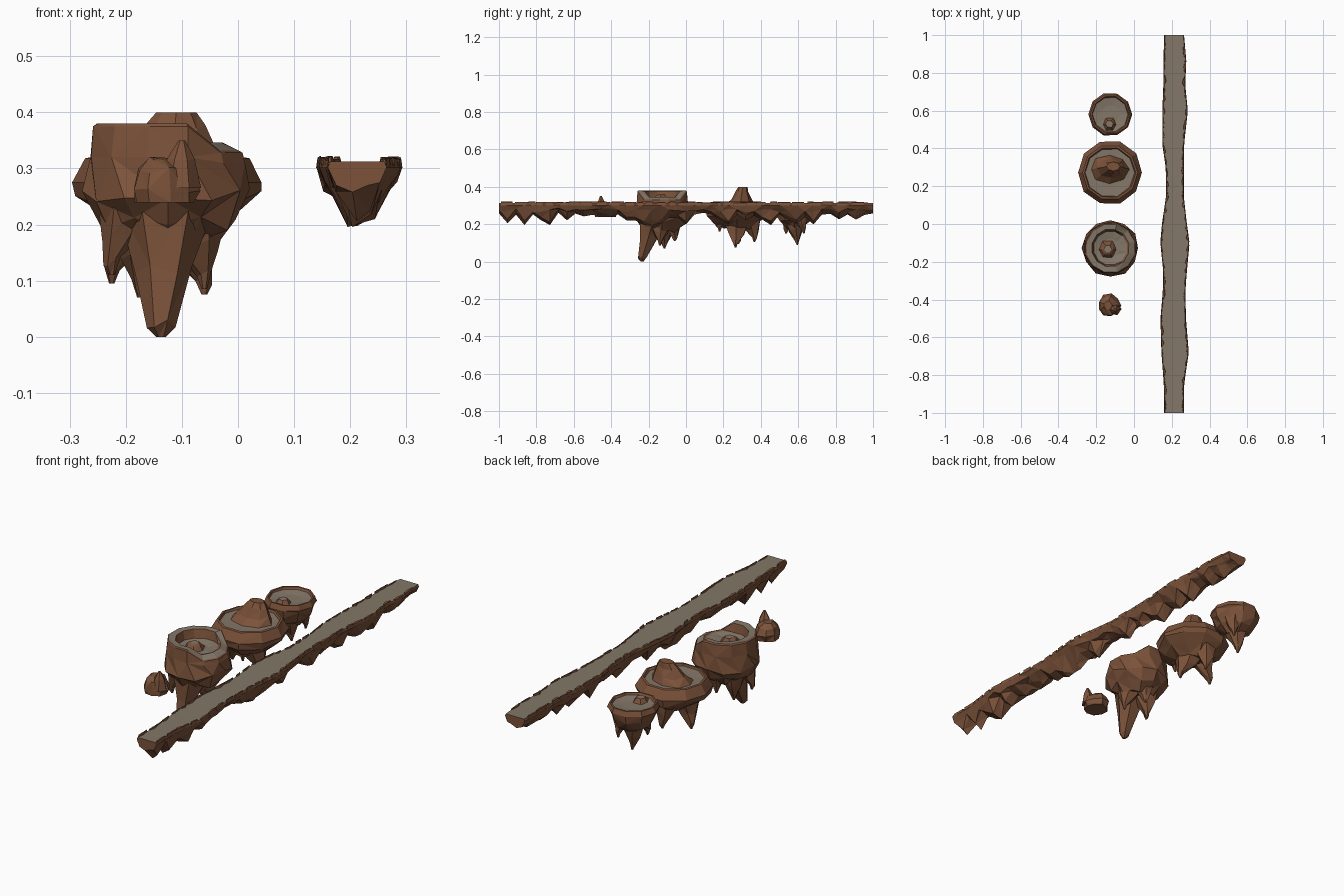
import bpy, bmesh, math, random
from mathutils import Vector

random.seed(7)


def material(name, col):
    m = bpy.data.materials.new(name)
    m.diffuse_color = (*col, 1)
    return m


ROCK = material("brown_rock", (0.20, 0.085, 0.042))
PATH = material("grey_ground", (0.23, 0.185, 0.14))


def finish(bm, name):
    bmesh.ops.recalc_face_normals(bm, faces=bm.faces)
    me = bpy.data.meshes.new(name)
    bm.to_mesh(me)
    bm.free()
    me.materials.append(ROCK)
    me.materials.append(PATH)
    ob = bpy.data.objects.new(name, me)
    bpy.context.collection.objects.link(ob)
    return ob


def loft(bm, rings, mats=None, cap_mats=(0, 0)):
    """Skin closed rings of points; mats gives a material per band."""
    vs = [[bm.verts.new(p) for p in r] for r in rings]
    n = len(rings[0])
    for k in range(len(vs) - 1):
        for i in range(n):
            j = (i + 1) % n
            a, b, c, d = vs[k][i], vs[k][j], vs[k + 1][j], vs[k + 1][i]
            m = mats[k] if mats else 0
            # alternating diagonals give the chipped facets
            tris = ((a, b, c), (a, c, d)) if (i + k) % 2 else ((a, b, d), (b, c, d))
            for t in tris:
                bm.faces.new(t).material_index = m
    bm.faces.new(vs[0]).material_index = cap_mats[0]
    bm.faces.new(vs[-1]).material_index = cap_mats[1]


def ring(cx, cy, rx, z, n, jit=0.0, zj=0.0, ry=None, phase=0.0):
    pts = []
    for i in range(n):
        a = math.tau * i / n + phase
        k = 1 - random.uniform(0, jit)
        pts.append(Vector((cx + rx * k * math.cos(a), cy + (ry or rx) * k * math.sin(a),
                           z + random.uniform(-zj, zj))))
    return pts


def spike(bm, base, r, tip, w=0.016, n=6):
    """Hanging stalactite from base point to a blunt tip."""
    b, t = Vector(base), Vector(tip)
    m = b.lerp(t, 0.5)
    loft(bm, [ring(b.x, b.y, r, b.z, n, 0.1),
              ring(m.x, m.y, r * 0.62, m.z, n, 0.25, 0.012),
              ring(t.x, t.y, w, t.z + 0.025, n, 0.3, 0.01),
              ring(t.x, t.y, w * 0.3, t.z, n)])


def island(name, c, n, body, top, spikes, mats):
    """body: (radius, z) from below upward; top: ready rings for the crown."""
    bm = bmesh.new()
    rings = [ring(c[0], c[1], r, z, n, 0.08, 0.014) for r, z in body] + top
    loft(bm, rings, [0] * (len(body)) + mats, (0, 1))
    for s in spikes:
        spike(bm, *s)
    return bm


# --- small back island: shallow dish with a ground floor
c = (-0.125, 0.58)
top = [ring(*c, r, z, 10, 0.03) for r, z in
       ((0.117, 0.29), (0.108, 0.313), (0.10, 0.313), (0.095, 0.303), (0.05, 0.297))]
bm = island("", c, 10, [(0.045, 0.19), (0.085, 0.225), (0.112, 0.265)], top,
            [((-0.125, 0.58, 0.24), 0.07, (-0.13, 0.595, 0.09)),
             ((-0.15, 0.55, 0.25), 0.055, (-0.17, 0.535, 0.15)),
             ((-0.09, 0.61, 0.25), 0.05, (-0.08, 0.63, 0.15))], [0, 0, 0, 1])
loft(bm, [ring(-0.13, 0.525, 0.045, 0.295, 6, 0.2), ring(-0.13, 0.53, 0.022, 0.318, 6, 0.2)], None, (0, 1))
finish(bm, "back_island")

# --- middle island with a central ridge
c = (-0.127, 0.272)
top = [ring(*c, r, z, 10, 0.03) for r, z in
       ((0.173, 0.275), (0.148, 0.318), (0.138, 0.32), (0.132, 0.31), (0.08, 0.308))]
bm = island("", c, 10, [(0.075, 0.185), (0.13, 0.215), (0.17, 0.25)], top,
            [((-0.12, 0.27, 0.23), 0.085, (-0.06, 0.265, 0.075)),
             ((-0.18, 0.26, 0.24), 0.075, (-0.225, 0.28, 0.095)),
             ((-0.14, 0.34, 0.24), 0.07, (-0.13, 0.365, 0.105)),
             ((-0.11, 0.20, 0.24), 0.06, (-0.10, 0.18, 0.16))], [0, 0, 0, 1])
loft(bm, [ring(-0.13, 0.29, 0.112, 0.305, 8, 0.12, 0, 0.085),
          ring(-0.12, 0.295, 0.085, 0.338, 8, 0.15, 0.008, 0.058),
          ring(-0.112, 0.30, 0.055, 0.375, 8, 0.1, 0.005, 0.034),
          ring(-0.11, 0.305, 0.036, 0.40, 8, 0.05, 0, 0.025)])
finish(bm, "middle_island")

# --- tall front island: half crater wall on the left, sloping ledge on the right
c = (-0.125, -0.127)


def crater(r, wall, ledge):
    pts = ring(*c, r, 0, 12, 0.03, 0, None, math.radians(-15))
    for p in pts:
        p.z = wall if p.x < -0.085 else ledge
    return pts


top = [crater(0.143, 0.32, 0.31), crater(0.138, 0.375, 0.328), crater(0.132, 0.38, 0.332),
       crater(0.102, 0.378, 0.346), crater(0.092, 0.338, 0.342), crater(0.05, 0.33, 0.336)]
bm = island("", c, 12, [(0.08, 0.165), (0.125, 0.20), (0.158, 0.25)], top,
            [((-0.13, -0.17, 0.24), 0.092, (-0.137, -0.235, 0.0), 0.03),
             ((-0.09, -0.13, 0.24), 0.08, (-0.06, -0.14, 0.085)),
             ((-0.16, -0.12, 0.23), 0.08, (-0.175, -0.115, 0.07)),
             ((-0.19, -0.17, 0.24), 0.06, (-0.225, -0.18, 0.11)),
             ((-0.12, -0.07, 0.24), 0.07, (-0.12, -0.06, 0.11))], [0, 0, 1, 0, 1])
loft(bm, [ring(-0.14, -0.135, 0.058, 0.325, 6, 0.15), ring(-0.14, -0.135, 0.032, 0.352, 6, 0.15),
          ring(-0.138, -0.132, 0.022, 0.358, 6, 0.1)], None, (0, 1))
finish(bm, "front_island")

# --- small loose boulder with a flat base and a pointed peak
bm = bmesh.new()
loft(bm, [ring(-0.13, -0.432, 0.058, 0.239, 9, 0.15),
          ring(-0.13, -0.432, 0.067, 0.265, 9, 0.2, 0.008),
          ring(-0.132, -0.432, 0.056, 0.295, 9, 0.25, 0.01),
          ring(-0.138, -0.43, 0.024, 0.318, 9, 0.2, 0.004)])
loft(bm, [ring(-0.105, -0.45, 0.042, 0.265, 6, 0.2), ring(-0.102, -0.453, 0.026, 0.315, 6, 0.2, 0.006),
          ring(-0.1, -0.455, 0.006, 0.35, 6)])
finish(bm, "boulder")

# --- long causeway: wavering slab with a ragged rocky underside
EDGES = [(-1, .16, .265), (-.85, .158, .265), (-.68, .145, .29), (-.5, .14, .275), (-.35, .153, .272),
         (-.25, .155, .28), (-.1, .139, .294), (0, .148, .28), (.15, .17, .263), (.3, .168, .265),
         (.42, .15, .265), (.6, .15, .285), (.75, .156, .27), (.85, .155, .278), (1, .16, .265)]


def edges(y):
    for (y0, a0, b0), (y1, a1, b1) in zip(EDGES, EDGES[1:]):
        if y <= y1 + 1e-6:
            t = (y - y0) / (y1 - y0)
            return a0 + (a1 - a0) * t, b0 + (b1 - b0) * t


bm = bmesh.new()
rings, N = [], 44
for i in range(N + 1):
    y = -1 + 2 * i / N
    l, r = edges(y)
    end = i in (0, N)
    low = 0.258 if end else random.choice((0.195, 0.215, 0.23, 0.245, 0.25)) + random.uniform(0, 0.012)
    j = 0 if end else 0.012
    u = lambda: random.uniform(-j, j)
    w = r - l
    prof = [(l + .004, .312), (r - .004, .312), (r, .302), (r - .012 + u() / 2, .275 + u()),
            (l + w * .68 + u(), low + .012 + abs(u())), (l + w * .42 + u(), low),
            (l + .015 + u() / 2, .27 + u())]
    prof.append((l, .302))
    rings.append([Vector((x, y, z)) for x, z in prof])
loft(bm, rings)
for f in bm.faces:  # walking surface
    f.normal_update()
    if all(v.co.z > 0.311 for v in f.verts):
        f.material_index = 1
finish(bm, "causeway")

# --- crumbling kerb chips along both causeway edges
bm = bmesh.new()
for side in (0, 1):
    y = -0.99
    while y < 0.94:
        ln = random.uniform(0.03, 0.07)
        w, h = random.uniform(0.008, 0.016), random.uniform(0.316, 0.322)
        sg = 1 if side == 0 else -1
        rings = []
        for yy, k in ((y, 0.6), (y + ln * 0.4, 1), (y + ln, 0.5)):
            x = edges(yy)[side]
            rings.append([Vector((x, yy, .301)), Vector((x + sg * w * k, yy, .31)),
                          Vector((x + sg * w * k * .8, yy, h)), Vector((x + sg * .002, yy, h - .002))])
        loft(bm, rings)
        y += ln + random.uniform(0.0, 0.03)
finish(bm, "causeway_kerb")
